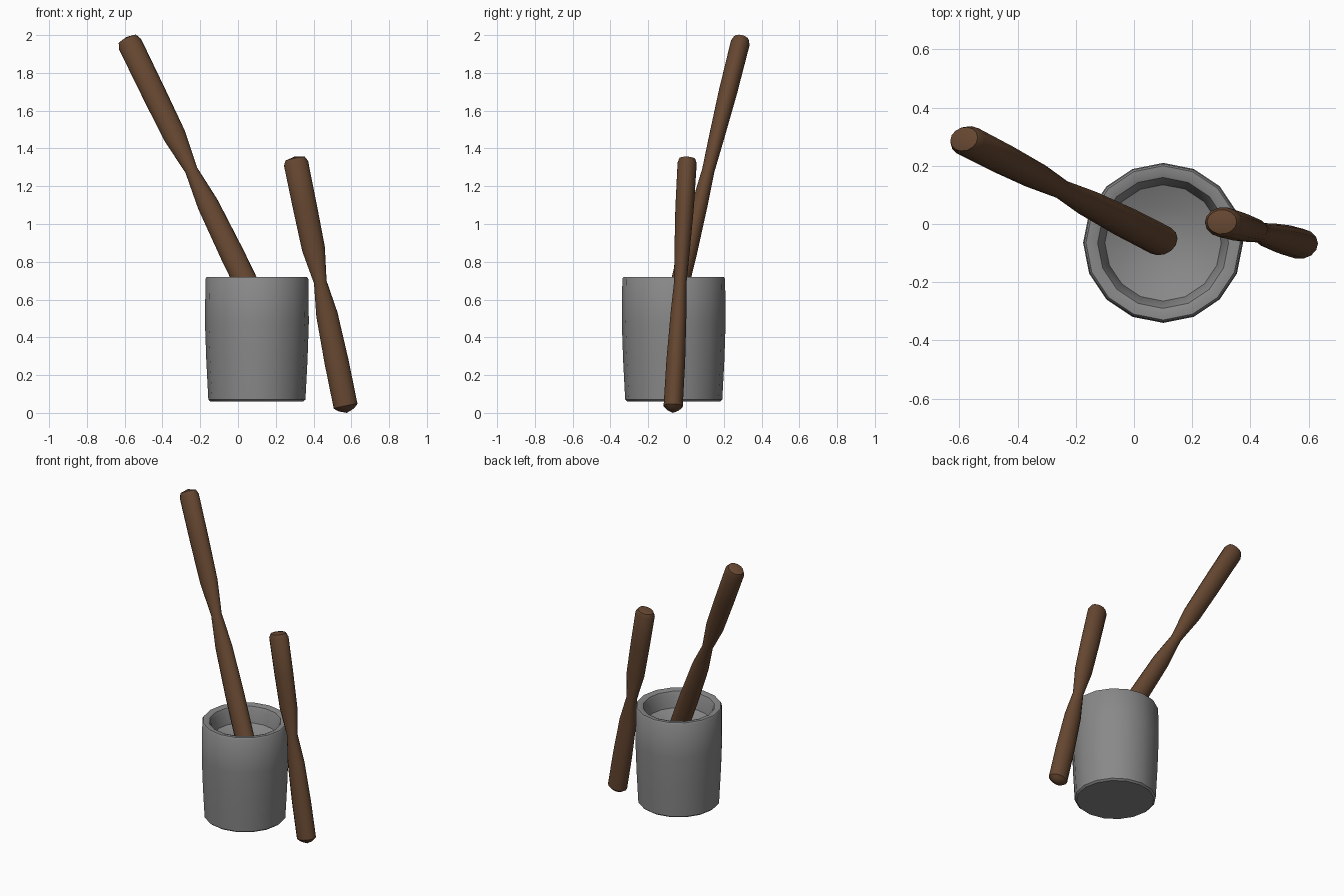
import bpy, bmesh, math
from mathutils import Vector

if "Cube" in bpy.data.objects:
    bpy.data.objects.remove(bpy.data.objects["Cube"])


def material(name, rgb):
    m = bpy.data.materials.new(name)
    m.diffuse_color = (*rgb, 1)
    m.use_nodes = True
    m.node_tree.nodes["Principled BSDF"].inputs["Base Color"].default_value = m.diffuse_color
    return m


STONE = material("grey stone", (0.25, 0.25, 0.25))
WOOD = material("brown wood", (0.13, 0.062, 0.03))


def loft(name, rings, sides, mat, angle):
    """Skin rings of (centre, u, v) with a closing fan at both ends."""
    bm = bmesh.new()
    loops = []
    for c, u, v in rings:
        if u.length < 1e-5:
            loops.append([bm.verts.new(c)])
            continue
        loops.append([bm.verts.new(c + u * math.cos(a) + v * math.sin(a))
                      for a in (2 * math.pi * i / sides for i in range(sides))])
    for a, b in zip(loops, loops[1:]):
        for i in range(sides):
            j = (i + 1) % sides
            if len(a) == 1:
                bm.faces.new((a[0], b[j], b[i]))
            elif len(b) == 1:
                bm.faces.new((a[i], a[j], b[0]))
            else:
                bm.faces.new((a[i], a[j], b[j], b[i]))
    bmesh.ops.recalc_face_normals(bm, faces=bm.faces)
    me = bpy.data.meshes.new(name)
    bm.to_mesh(me)
    bm.free()
    me.materials.append(mat)
    ob = bpy.data.objects.new(name, me)
    bpy.context.collection.objects.link(ob)
    bpy.context.view_layer.objects.active = ob
    ob.select_set(True)
    bpy.ops.object.shade_smooth_by_angle(angle=math.radians(angle))
    ob.select_set(False)
    return ob


# Mortar: 16-sided barrel with a stepped rim and a shallow bowl
profile = [(0, 0.06), (0.245, 0.06), (0.257, 0.07), (0.268, 0.28), (0.275, 0.48),
           (0.272, 0.71), (0.265, 0.72), (0.245, 0.72), (0.225, 0.713),
           (0.215, 0.69), (0.2, 0.61), (0.12, 0.575), (0, 0.555)]
loft("mortar", [(Vector((0.1, -0.065, z)), Vector((r, 0, 0)), Vector((0, r, 0)))
                for r, z in profile], 16, STONE, 35)


# Pestles: oval poles with domed ends and a narrow grip in the middle
def pestle(name, bottom, top):
    bottom, top = Vector(bottom), Vector(top)
    d = (top - bottom).normalized()
    v = d.cross(Vector((1, 0, 0))).normalized()
    u = v.cross(d)
    # position along the pole, half width, half depth
    shape = [(0, 0, 0), (0.012, 0.042, 0.032), (0.026, 0.064, 0.052),
             (0.2, 0.064, 0.051), (0.385, 0.057, 0.043), (0.51, 0.034, 0.034),
             (0.64, 0.061, 0.042), (0.8, 0.064, 0.05), (0.974, 0.065, 0.052),
             (0.992, 0.052, 0.042), (1, 0, 0)]
    loft(name, [(bottom.lerp(top, t), u * a, v * b) for t, a, b in shape], 14, WOOD, 40)


pestle("leaning_pestle", (0.577, -0.07, 0.0), (0.3, 0.008, 1.357))
pestle("standing_pestle", (0.11, -0.066, 0.55), (-0.59, 0.295, 1.99))
